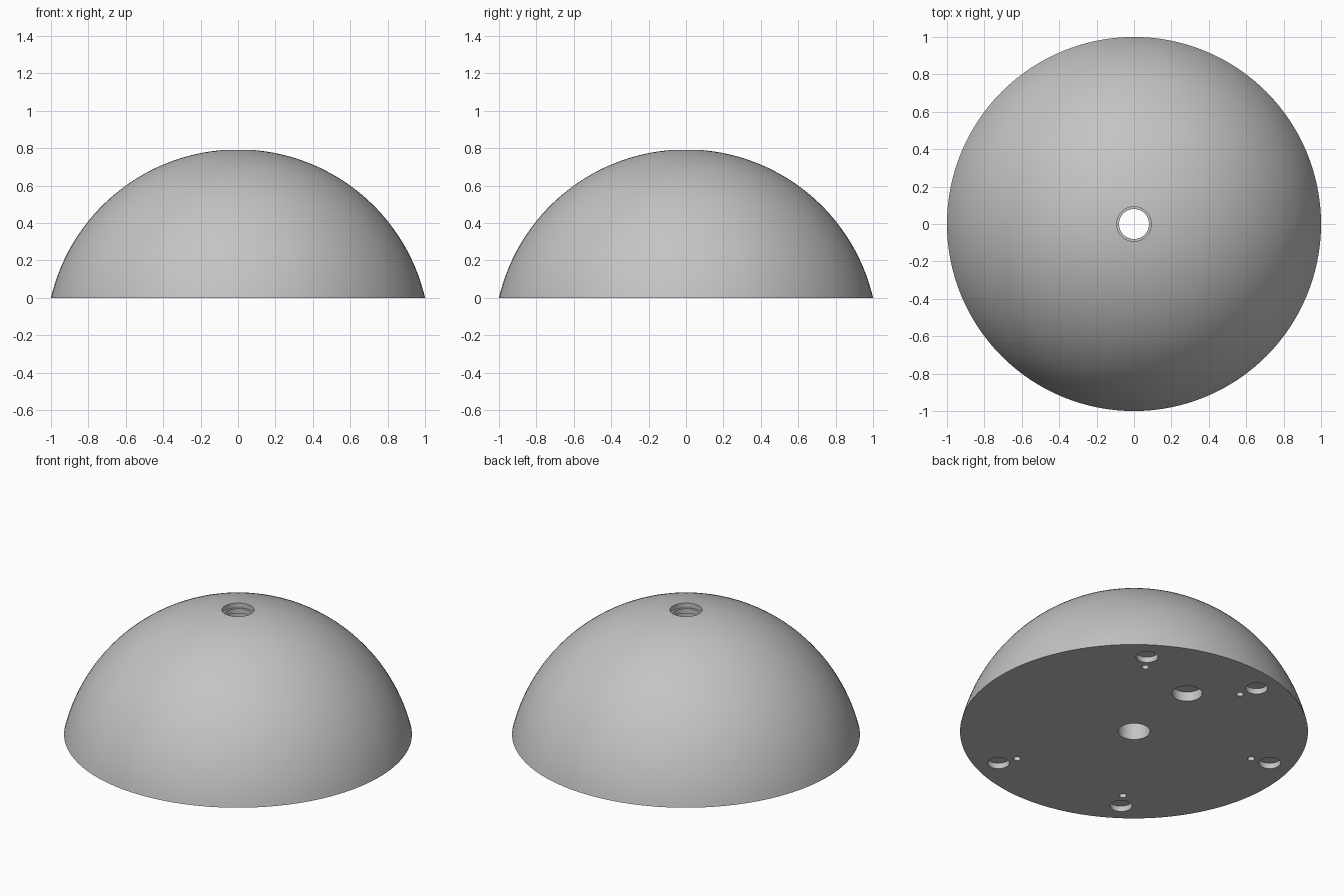
import bpy, bmesh, math
from mathutils import Matrix, Vector

cube = bpy.data.objects.get("Cube")
if cube:
    bpy.data.objects.remove(cube)

grey = bpy.data.materials.new("plain grey")
grey.use_nodes = True
colour = (0.55, 0.55, 0.55, 1)
grey.diffuse_color = colour
grey.node_tree.nodes["Principled BSDF"].inputs["Base Color"].default_value = colour

SPHERE = 1.027                              # radius of the spherical surface
CENTRE_Z = -math.sqrt(SPHERE ** 2 - 1)
BORE, LIP = 0.092, 0.08


def add_object(name, bm):
    bmesh.ops.recalc_face_normals(bm, faces=bm.faces)
    mesh = bpy.data.meshes.new(name)
    bm.to_mesh(mesh)
    bm.free()
    mesh.materials.append(grey)
    obj = bpy.data.objects.new(name, mesh)
    bpy.context.collection.objects.link(obj)
    return obj


def revolve(name, profile, steps=128):
    """Turn a closed (radius, height) outline about the z axis."""
    bm = bmesh.new()
    verts = [bm.verts.new((r, 0, z)) for r, z in profile]
    edges = [bm.edges.new((v, verts[i - 1])) for i, v in enumerate(verts)]
    bmesh.ops.spin(bm, geom=verts + edges, axis=(0, 0, 1), cent=(0, 0, 0),
                   angle=math.tau, steps=steps, use_merge=True)
    bmesh.ops.remove_doubles(bm, verts=bm.verts, dist=0.0001)
    return add_object(name, bm)


# Solid dome with a central bore and a narrow lip just below its mouth
start, end = math.acos(1 / SPHERE), math.acos(BORE / SPHERE)
arc = [start + (end - start) * i / 40 for i in range(41)]
outline = [(SPHERE * math.cos(a), CENTRE_Z + SPHERE * math.sin(a)) for a in arc]
top = outline[-1][1]
outline += [(BORE, top - 0.03), (LIP, top - 0.03),
            (LIP, top - 0.06), (BORE, top - 0.06), (BORE, 0)]
dome = revolve("dome", outline)

# Pockets in the underside: five feet recesses with pilot holes, one large recess
cutter_bm = bmesh.new()


def pocket(angle, distance, radius, depth):
    a = math.radians(angle)
    spot = Vector((distance * math.cos(a), distance * math.sin(a), 0))
    bmesh.ops.create_cone(cutter_bm, cap_ends=True, segments=40, radius1=radius,
                          radius2=radius, depth=2 * depth,
                          matrix=Matrix.Translation(spot))


for angle in (55, 105, 165, 235, 295):
    pocket(angle, 0.86, 0.063, 0.035)
    pocket(angle, 0.742, 0.021, 0.04)
pocket(85, 0.532, 0.087, 0.06)
cutter = add_object("pocket_cutter", cutter_bm)
cutter.hide_render = True

cut = dome.modifiers.new("pockets", 'BOOLEAN')
cut.operation = 'DIFFERENCE'
cut.solver = 'EXACT'
cut.object = cutter
bpy.ops.object.select_all(action='DESELECT')
dome.select_set(True)
bpy.context.view_layer.objects.active = dome
bpy.ops.object.modifier_apply(modifier=cut.name)
bpy.data.objects.remove(cutter)

bpy.ops.object.shade_smooth_by_angle(angle=math.radians(30))
